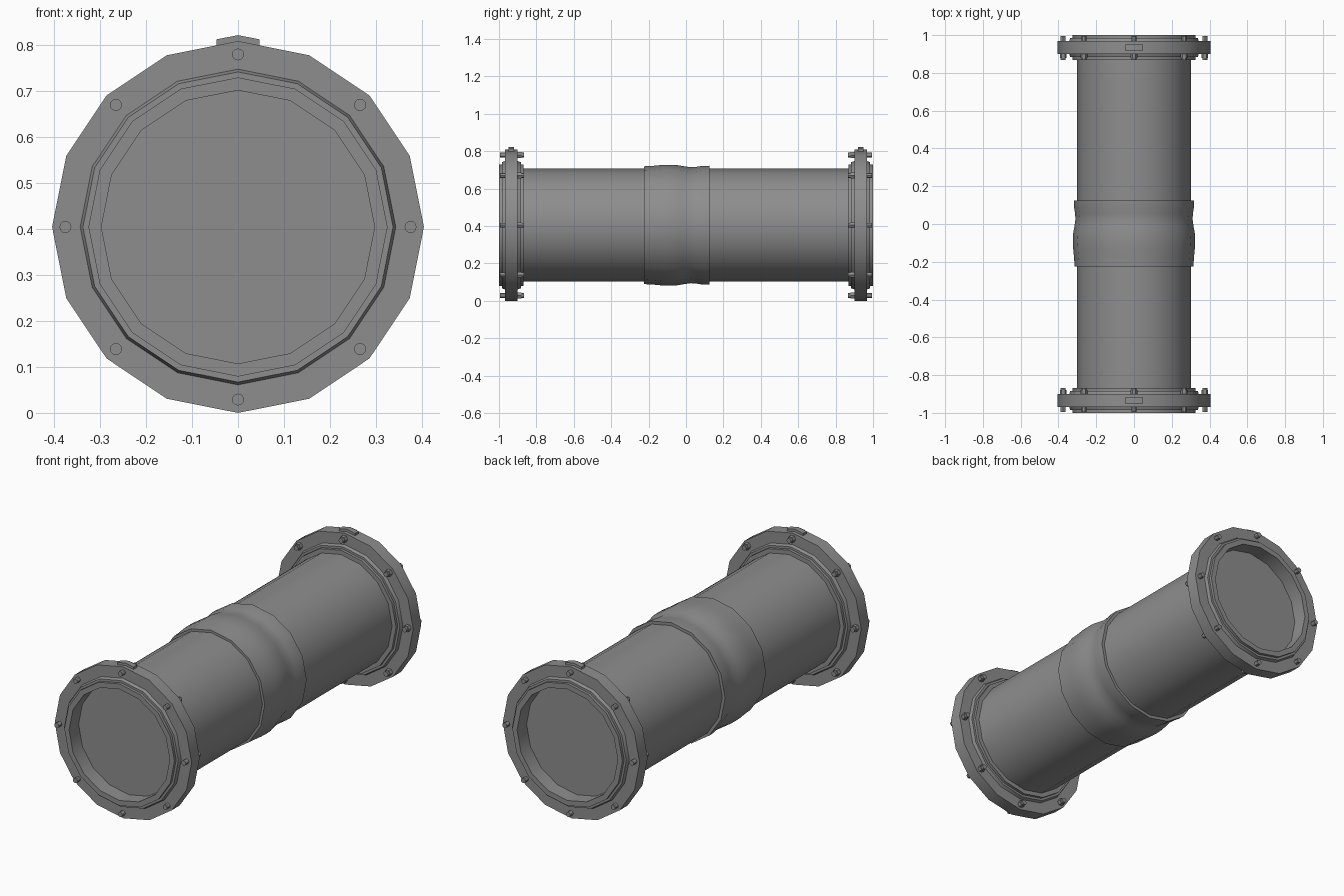
import bpy, bmesh, math
from mathutils import Matrix, Vector

cube = bpy.data.objects.get("Cube")
if cube:
    bpy.data.objects.remove(cube, do_unlink=True)

AXIS_Z = 0.404
SIDES = 16

metal = bpy.data.materials.new("grey metal")
metal.use_nodes = True
GREY = (0.27, 0.27, 0.27, 1)
metal.diffuse_color = GREY
metal.node_tree.nodes["Principled BSDF"].inputs["Base Color"].default_value = GREY


def finish(name, bm):
    """Turn a bmesh into an object, smooth except at sharp edges."""
    bmesh.ops.recalc_face_normals(bm, faces=bm.faces)
    for face in bm.faces:
        face.smooth = True
    for edge in bm.edges:
        edge.smooth = edge.calc_face_angle(0) < math.radians(30)
    mesh = bpy.data.meshes.new(name)
    bm.to_mesh(mesh)
    bm.free()
    mesh.materials.append(metal)
    obj = bpy.data.objects.new(name, mesh)
    bpy.context.collection.objects.link(obj)
    return obj


def lathe(bm, profile, sides=SIDES, closed=False, centre=(0, AXIS_Z)):
    """Revolve (radius, y) points about a line parallel to y."""
    rings = []
    for r, y in profile:
        angles = [2 * math.pi * i / sides for i in range(sides)]
        rings.append([bm.verts.new((centre[0] + r * math.cos(a), y,
                                    centre[1] + r * math.sin(a))) for a in angles])
    pairs = list(zip(rings, rings[1:]))
    if closed:
        pairs.append((rings[-1], rings[0]))
    else:
        bm.faces.new(rings[0])
        bm.faces.new(rings[-1])
    for a, b in pairs:
        for i in range(sides):
            j = (i + 1) % sides
            bm.faces.new((a[i], a[j], b[j], b[i]))


# Main pipe, closed by recessed discs
bm = bmesh.new()
lathe(bm, [(0.302, -0.92), (0.302, 0.92)])
finish("pipe", bm)

# Coupling sleeve with a bulge and a waist
bm = bmesh.new()
lathe(bm, [(0.300, -0.225), (0.315, -0.225), (0.317, -0.18), (0.322, -0.13),
           (0.323, -0.09), (0.322, -0.05), (0.315, -0.01), (0.310, 0.025),
           (0.312, 0.055), (0.317, 0.085), (0.318, 0.125), (0.300, 0.125)], closed=True)
finish("coupling_sleeve", bm)

# Half of the flange section: (radius, distance from its middle plane)
MIDDLE = 0.934
half = [(0.297, 0.066), (0.325, 0.066), (0.325, 0.051), (0.337, 0.051),
        (0.343, 0.034), (0.404, 0.034)]
section = half + [(r, -d) for r, d in reversed(half)]

for side, label in ((-1, "front"), (1, "back")):
    # Flange with stepped hub
    bm = bmesh.new()
    lathe(bm, [(r, side * (MIDDLE + d)) for r, d in section], closed=True)
    finish(label + "_flange", bm)

    # Ring of bolts with nuts on the pipe side
    bm = bmesh.new()
    for k in range(8):
        a = k * math.pi / 4
        spot = (0.375 * math.cos(a), AXIS_Z + 0.375 * math.sin(a))
        lathe(bm, [(0.013, side * 0.867), (0.013, side * 0.994)], 12, centre=spot)
        lathe(bm, [(0.018, side * 0.880), (0.018, side * 0.905)], 6, centre=spot)
    finish(label + "_bolts", bm)

    # Bent tab on top of the rim
    bm = bmesh.new()
    peak, w = AXIS_Z + 0.404, 0.047
    drop = w * math.tan(math.pi / SIDES)
    outline = [(-w, peak - drop - 0.005), (0, peak - 0.005), (w, peak - drop - 0.005),
               (w, peak - drop + 0.013), (0, peak + 0.013), (-w, peak - drop + 0.013)]
    tab = bm.faces.new([bm.verts.new((x, side * MIDDLE - 0.015, z)) for x, z in outline])
    grown = bmesh.ops.extrude_face_region(bm, geom=[tab], use_keep_orig=True)
    bmesh.ops.translate(bm, vec=(0, 0.03, 0),
                        verts=[g for g in grown["geom"] if isinstance(g, bmesh.types.BMVert)])
    finish(label + "_tab", bm)
